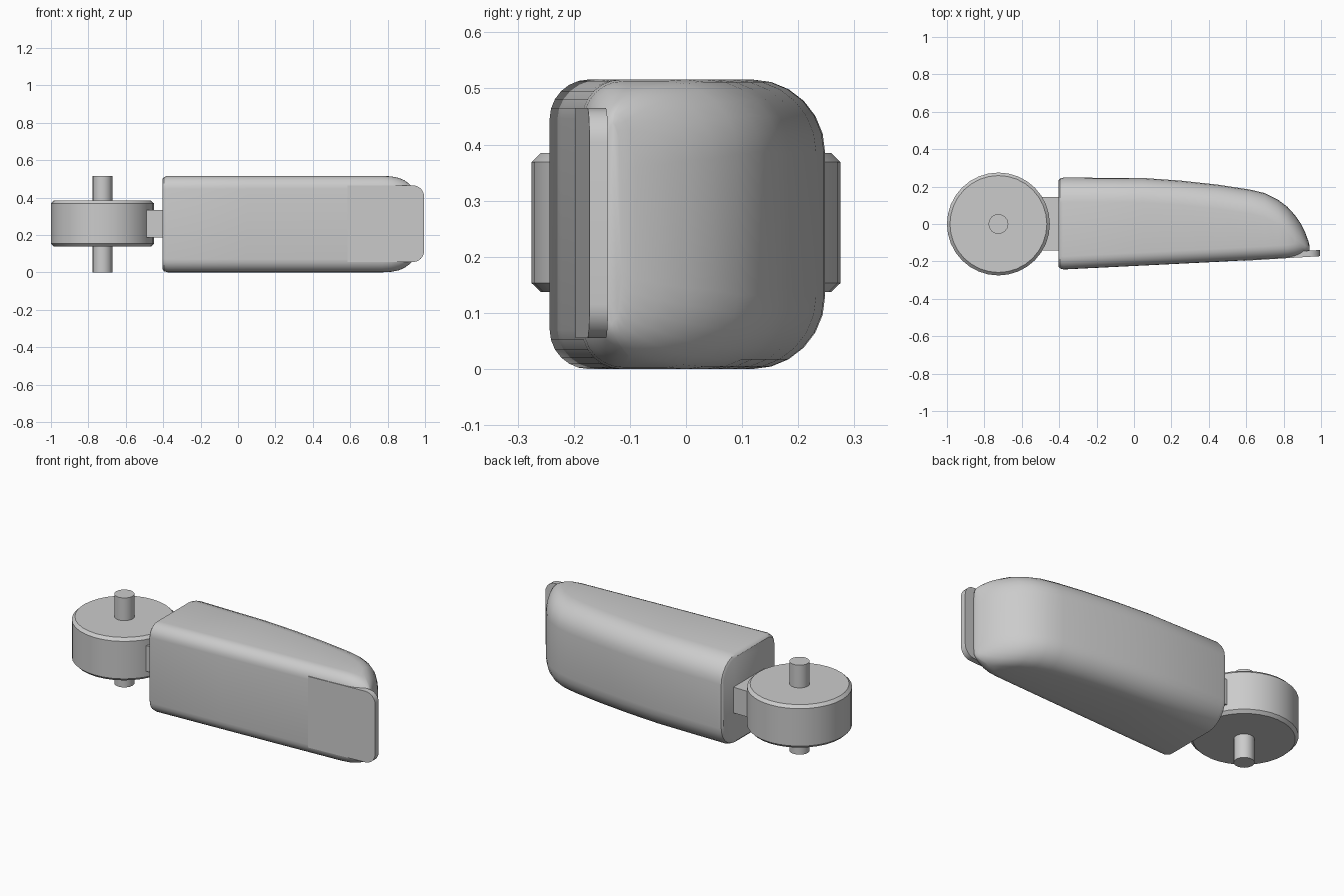
import bpy, bmesh, math
from mathutils import Vector

if "Cube" in bpy.data.objects:
    bpy.data.objects.remove(bpy.data.objects["Cube"], do_unlink=True)

grey = bpy.data.materials.new("plain grey")
grey.use_nodes = True
grey.diffuse_color = (0.6, 0.6, 0.6, 1)
grey.node_tree.nodes["Principled BSDF"].inputs["Base Color"].default_value = (0.6, 0.6, 0.6, 1)

MID = 0.258  # height of the centre line


def finish(bm, name, angle=35):
    bmesh.ops.recalc_face_normals(bm, faces=bm.faces)
    mesh = bpy.data.meshes.new(name)
    bm.to_mesh(mesh)
    bm.free()
    obj = bpy.data.objects.new(name, mesh)
    bpy.context.collection.objects.link(obj)
    mesh.materials.append(grey)
    bpy.ops.object.select_all(action='DESELECT')
    obj.select_set(True)
    bpy.context.view_layer.objects.active = obj
    bpy.ops.object.shade_smooth_by_angle(angle=math.radians(angle))
    return obj


def cylinder(name, x, radius, low, high, sides, bevel=0.0):
    bm = bmesh.new()
    bmesh.ops.create_cone(bm, cap_ends=True, segments=sides, radius1=radius,
                          radius2=radius, depth=high - low)
    if bevel:
        rims = [e for e in bm.edges if abs(e.verts[0].co.z - e.verts[1].co.z) < 1e-5]
        bmesh.ops.bevel(bm, geom=rims, offset=bevel, segments=1, affect='EDGES')
    bmesh.ops.translate(bm, verts=bm.verts, vec=(x, 0, (low + high) / 2))
    return finish(bm, name)


def section(x, front, back, half, rf, rb, steps=6):
    """Rounded outline across the body: small front corners, large back corners."""
    width = back - front
    corners = [(back, 1, 1, rb, 0), (front, -1, 1, rf, 90),
               (front, -1, -1, rf, 180), (back, 1, -1, rb, 270)]
    pts = []
    for y, sy, sz, r, start in corners:
        ry = min(r, width * (0.6 if sy > 0 else 0.38))
        for i in range(steps + 1):
            a = math.radians(start + 90 * i / steps)
            pts.append(Vector((x, y - sy * ry + ry * math.cos(a),
                               MID + sz * (half - r) + r * math.sin(a))))
    return pts


# Tapering body: x, front y, back y, half height, front radius, back radius
stations = [
    (-0.403, -0.23, 0.235, 0.242, 0.06, 0.13),
    (-0.395, -0.238, 0.244, 0.252, 0.065, 0.13),
    (-0.375, -0.243, 0.248, 0.258, 0.07, 0.13),
    (0.05, -0.222, 0.246, 0.258, 0.07, 0.13),
    (0.25, -0.212, 0.232, 0.258, 0.07, 0.13),
    (0.45, -0.202, 0.21, 0.258, 0.07, 0.13),
    (0.62, -0.193, 0.184, 0.258, 0.07, 0.13),
    (0.7, -0.189, 0.165, 0.258, 0.07, 0.13),
    (0.77, -0.185, 0.13, 0.258, 0.07, 0.13),
    (0.82, -0.182, 0.092, 0.255, 0.07, 0.13),
    (0.86, -0.177, 0.048, 0.247, 0.07, 0.13),
    (0.89, -0.171, 0.005, 0.234, 0.07, 0.12),
    (0.915, -0.163, -0.045, 0.216, 0.07, 0.11),
    (0.932, -0.152, -0.09, 0.198, 0.06, 0.1),
    (0.938, -0.14, -0.115, 0.18, 0.06, 0.1),
]
bm = bmesh.new()
rings = [[bm.verts.new(p) for p in section(*s)] for s in stations]
for a, b in zip(rings, rings[1:]):
    for i in range(len(a)):
        j = (i + 1) % len(a)
        bm.faces.new((a[i], a[j], b[j], b[i]))
bm.faces.new(rings[0])
bm.faces.new(rings[-1])
finish(bm, "finger_body")

# Tip plate with rounded outer corners, leaning along the front face
bm = bmesh.new()
left, right, half, r = 0.585, 0.995, 0.205, 0.06
outline = [(left, -half)]
for sz, start in ((-1, -90), (1, 0)):
    for i in range(7):
        a = math.radians(start + 15 * i)
        outline.append((right - r + r * math.cos(a), sz * (half - r) + r * math.sin(a)))
outline.append((left, half))
front_face = bm.faces.new([bm.verts.new((x, -0.197 + 0.061 * (x - left), MID + z + 0.002))
                           for x, z in outline])
extruded = bmesh.ops.extrude_face_region(bm, geom=[front_face], use_keep_orig=True)
bmesh.ops.translate(bm, vec=(0, 0.033, 0),
                    verts=[v for v in extruded["geom"] if isinstance(v, bmesh.types.BMVert)])
finish(bm, "tip_plate", 30)

# Hinge drum, its pin and the connecting block
cylinder("hinge_drum", -0.725, 0.275, 0.137, 0.385, 32, 0.016)
cylinder("hinge_pin", -0.725, 0.053, 0, 0.516, 16)
bm = bmesh.new()
bmesh.ops.create_cube(bm, size=1)
bmesh.ops.scale(bm, verts=bm.verts, vec=(0.2, 0.285, 0.148))
bmesh.ops.translate(bm, verts=bm.verts, vec=(-0.48, 0.002, 0.26))
finish(bm, "connecting_block")
